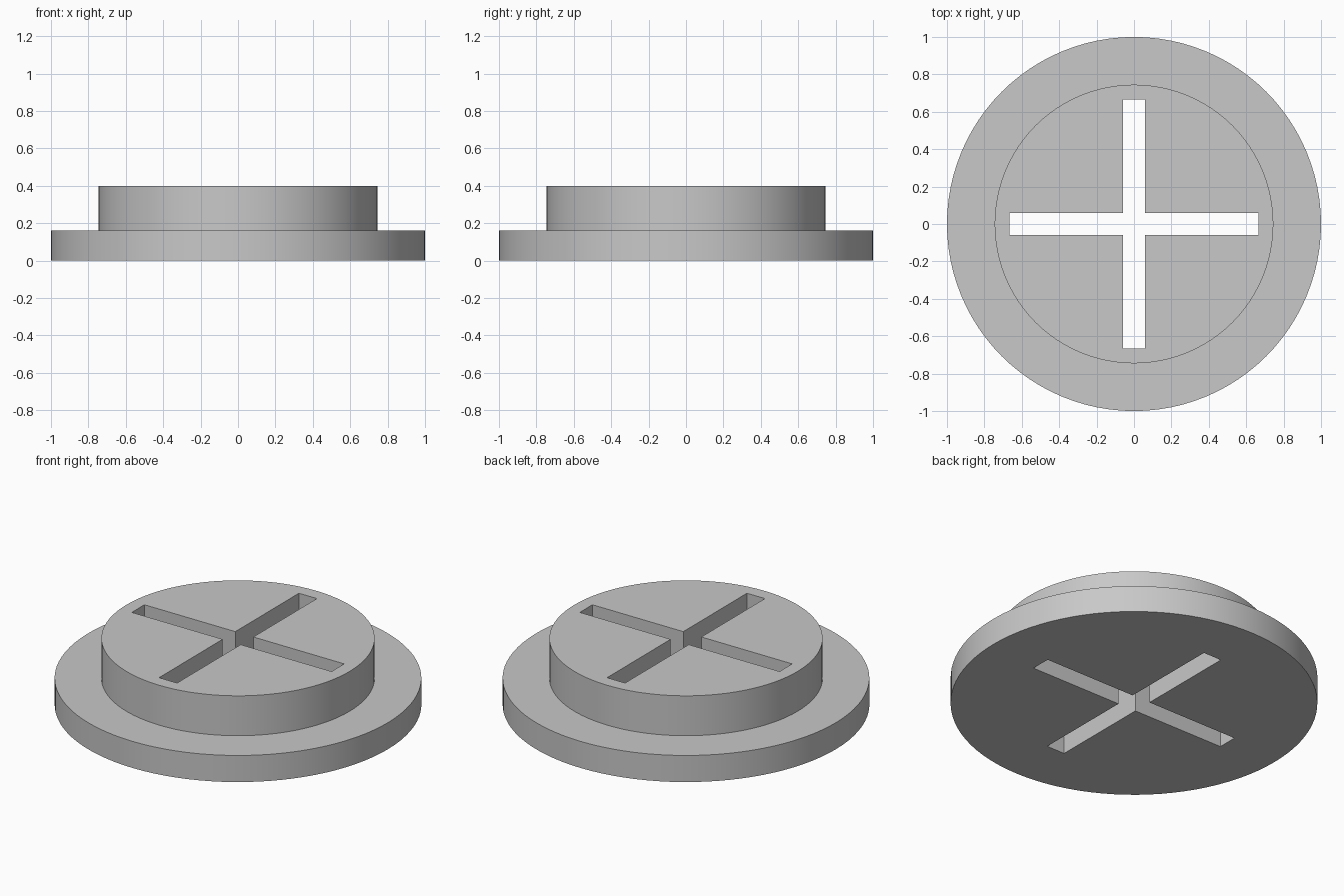
import bpy
import bmesh
from math import radians

SEGMENTS = 96
FLANGE_RADIUS, FLANGE_TOP = 1.0, 0.16
BOSS_RADIUS, BOSS_TOP = 0.745, 0.4
SLOT_HALF_LENGTH, SLOT_HALF_WIDTH = 0.665, 0.06

default = bpy.data.objects.get("Cube")
if default:
    bpy.data.objects.remove(default, do_unlink=True)

grey = bpy.data.materials.new("plain grey")
grey.use_nodes = True
colour = (0.58, 0.58, 0.58, 1)
grey.diffuse_color = colour
grey.node_tree.nodes["Principled BSDF"].inputs["Base Color"].default_value = colour


def make_object(name, bm):
    bmesh.ops.recalc_face_normals(bm, faces=bm.faces)
    mesh = bpy.data.meshes.new(name)
    bm.to_mesh(mesh)
    bm.free()
    obj = bpy.data.objects.new(name, mesh)
    bpy.context.collection.objects.link(obj)
    mesh.materials.append(grey)
    return obj


def extrude_up(bm, face, height):
    """Raise a face straight up and return the new top face."""
    result = bmesh.ops.extrude_face_region(bm, geom=[face])["geom"]
    verts = [g for g in result if isinstance(g, bmesh.types.BMVert)]
    bmesh.ops.translate(bm, vec=(0, 0, height), verts=verts)
    return next(g for g in result if isinstance(g, bmesh.types.BMFace))


# Stepped disc: wide flange with a narrower boss on top
bm = bmesh.new()
bmesh.ops.create_circle(bm, cap_ends=True, segments=SEGMENTS, radius=FLANGE_RADIUS)
bm.faces.ensure_lookup_table()
base = bm.faces[0]
bottom_verts = list(base.verts)
top = extrude_up(bm, base, FLANGE_TOP)
if not any(len(f.verts) == SEGMENTS and f is not top for f in bm.faces):
    bm.faces.new(bottom_verts)
bmesh.ops.inset_region(bm, faces=[top], thickness=FLANGE_RADIUS - BOSS_RADIUS)
for v in top.verts:
    v.co.xy = v.co.xy.normalized() * BOSS_RADIUS
extrude_up(bm, top, BOSS_TOP - FLANGE_TOP)
disc = make_object("slotted_disc", bm)

# Cross-shaped cutter, one arm outline turned through four quarters
bm = bmesh.new()
x, y = SLOT_HALF_LENGTH, SLOT_HALF_WIDTH
outline = []
arm = [(x, -y), (x, y), (y, y)]
for quarter in range(4):
    outline += arm
    arm = [(-b, a) for a, b in arm]
low = [bm.verts.new((a, b, -0.1)) for a, b in outline]
high = [bm.verts.new((a, b, BOSS_TOP + 0.1)) for a, b in outline]
bm.faces.new(low)
bm.faces.new(high)
for i in range(len(low)):
    j = (i + 1) % len(low)
    bm.faces.new((low[i], low[j], high[j], high[i]))
cutter = make_object("cross_cutter", bm)
cutter.hide_render = True

# Cut the slots right through
cut = disc.modifiers.new("cross slots", "BOOLEAN")
cut.operation = "DIFFERENCE"
cut.solver = "EXACT"
cut.object = cutter
bpy.ops.object.select_all(action="DESELECT")
disc.select_set(True)
bpy.context.view_layer.objects.active = disc
bpy.ops.object.modifier_apply(modifier=cut.name)
bpy.data.objects.remove(cutter, do_unlink=True)
bpy.ops.object.shade_smooth_by_angle(angle=radians(30))
